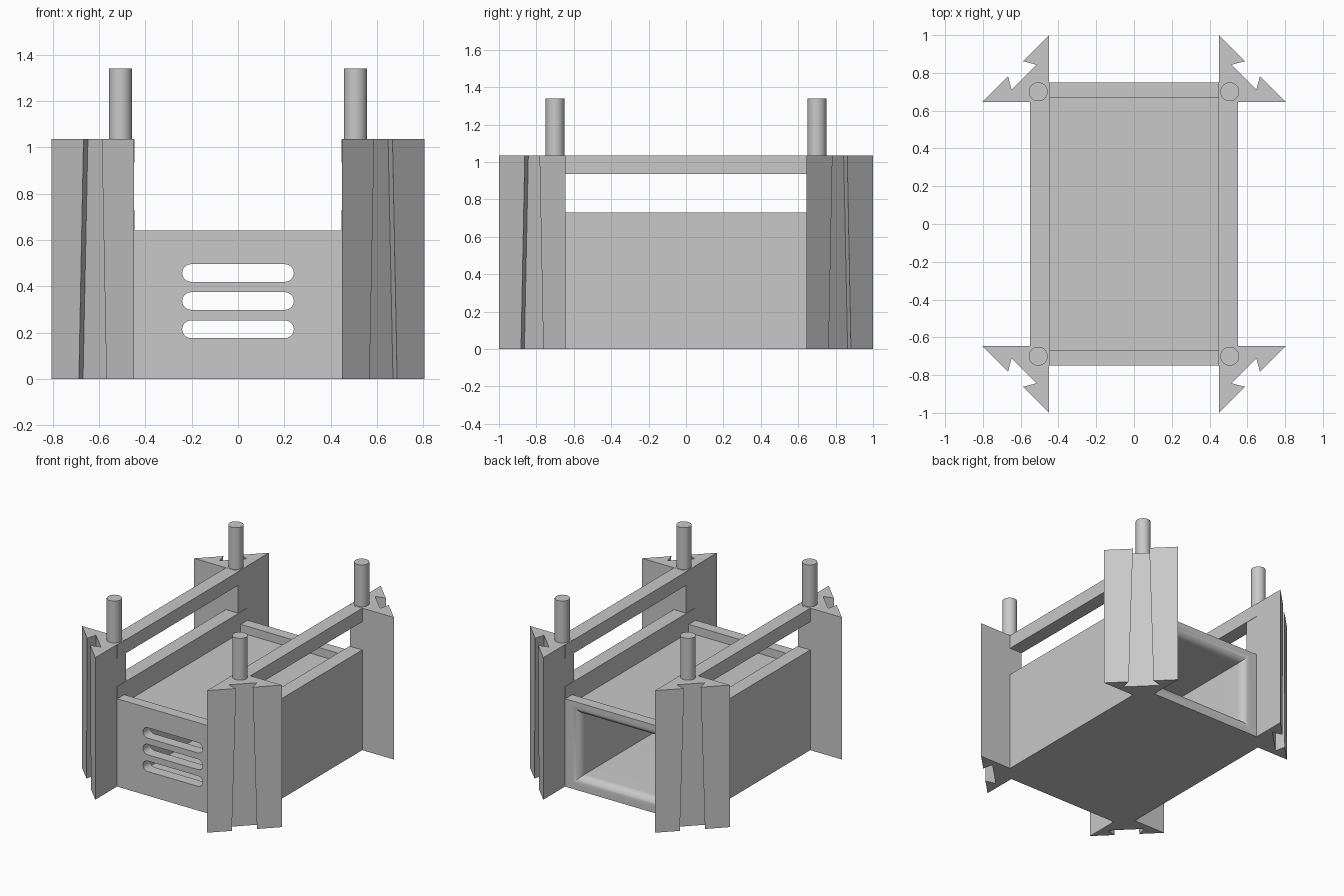
import bpy, bmesh, math

if "Cube" in bpy.data.objects:
    bpy.data.objects.remove(bpy.data.objects["Cube"])

grey = bpy.data.materials.new("plain grey")
grey.diffuse_color = (0.58, 0.58, 0.58, 1)
grey.use_nodes = True
grey.node_tree.nodes["Principled BSDF"].inputs["Base Color"].default_value = grey.diffuse_color


def finish(name, bm):
    bmesh.ops.recalc_face_normals(bm, faces=bm.faces)
    mesh = bpy.data.meshes.new(name)
    bm.to_mesh(mesh)
    bm.free()
    mesh.materials.append(grey)
    ob = bpy.data.objects.new(name, mesh)
    bpy.context.collection.objects.link(ob)
    return ob


def loft(name, rings):
    """Skin a closed solid through rings holding equal numbers of points."""
    bm = bmesh.new()
    loops = [[bm.verts.new(p) for p in ring] for ring in rings]
    n = len(loops[0])
    for a, b in zip(loops, loops[1:]):
        for i in range(n):
            j = (i + 1) % n
            bm.faces.new((a[i], a[j], b[j], b[i]))
    bm.faces.new(loops[0])
    bm.faces.new(loops[-1])
    return finish(name, bm)


def box(name, x0, x1, y0, y1, z0, z1):
    return loft(name, [[(x0, y0, z), (x1, y0, z), (x1, y1, z), (x0, y1, z)]
                       for z in (z0, z1)])


def smooth(ob, degrees=30):
    bpy.ops.object.select_all(action='DESELECT')
    ob.select_set(True)
    bpy.context.view_layer.objects.active = ob
    bpy.ops.object.shade_smooth_by_angle(angle=math.radians(degrees))


def cut(ob, cutter):
    cutter.hide_render = True
    bpy.context.view_layer.objects.active = ob
    mod = ob.modifiers.new("cut", 'BOOLEAN')
    mod.operation, mod.solver, mod.object = 'DIFFERENCE', 'EXACT', cutter
    bpy.ops.object.modifier_apply(modifier=mod.name)
    bpy.data.objects.remove(cutter)


# Hollow body with raised end lips around a sunken deck
body = box("body", -0.45, 0.45, -0.75, 0.75, 0, 0.64)
cut(body, box("deck_cutter", -0.6, 0.6, -0.67, 0.67, 0.58, 0.8))


# Cavity open at the back, its mouth flared by a round-over
def rect(y, inset):
    x, z0, z1 = 0.39 - inset, 0.04 + inset, 0.61 - inset
    return [(-x, y, z0), (x, y, z0), (x, y, z1), (-x, y, z1)]


R = 0.06
rings = [rect(-0.67, R)]
for k in range(9):
    a = math.radians(10 * k)
    rings.append(rect(0.75 - R + R * math.sin(a), R * math.cos(a)))
rings += [rect(0.75, 0), rect(0.8, 0)]
cut(body, loft("cavity_cutter", rings))

# Three rounded vent slots in the front
for z in (0.214, 0.336, 0.457):
    r, half = 0.038, 0.203
    ring = []
    for side in (1, -1):
        for k in range(13):
            a = math.radians(-90 + 15 * k)
            ring.append((side * (half + r * math.cos(a)), z + side * r * math.sin(a)))
    cut(body, loft("vent_cutter", [[(x, y, h) for x, h in ring] for y in (-0.8, -0.6)]))
smooth(body)


# Corner post outline: a triangle with a dovetail groove in its long side
def outline(sx, sy, z, outer, inner):
    def swap(p):
        return (p[1] - 0.195, p[0] + 0.195)
    pts = [(0.45, 0.645), (0.805, 0.645), outer, inner, swap(inner), swap(outer), (0.45, 1.0)]
    return [(sx * x, sy * y, z) for x, y in pts]


for sx, side in ((-1, "left"), (1, "right")):
    # Side wall and upper rail
    xs = sorted((sx * 0.447, sx * 0.55))
    box(side + "_wall", *xs, -0.75, 0.75, 0, 0.73)
    box(side + "_rail", *xs, -0.75, 0.75, 0.935, 1.034)
    for sy, end in ((-1, "front"), (1, "back")):
        # Post, its groove widening toward the foot
        loft(f"{end}_{side}_post", [
            outline(sx, sy, 0, (0.687, 0.763), (0.669, 0.689)),
            outline(sx, sy, 1.035, (0.667, 0.783), (0.648, 0.71))])
        # Round peg on the post
        circle = [(sx * 0.507 + 0.05 * math.cos(math.tau * k / 40),
                   sy * 0.70 + 0.05 * math.sin(math.tau * k / 40)) for k in range(40)]
        smooth(loft(f"{end}_{side}_peg", [[(x, y, z) for x, y in circle] for z in (1.0, 1.34)]))
